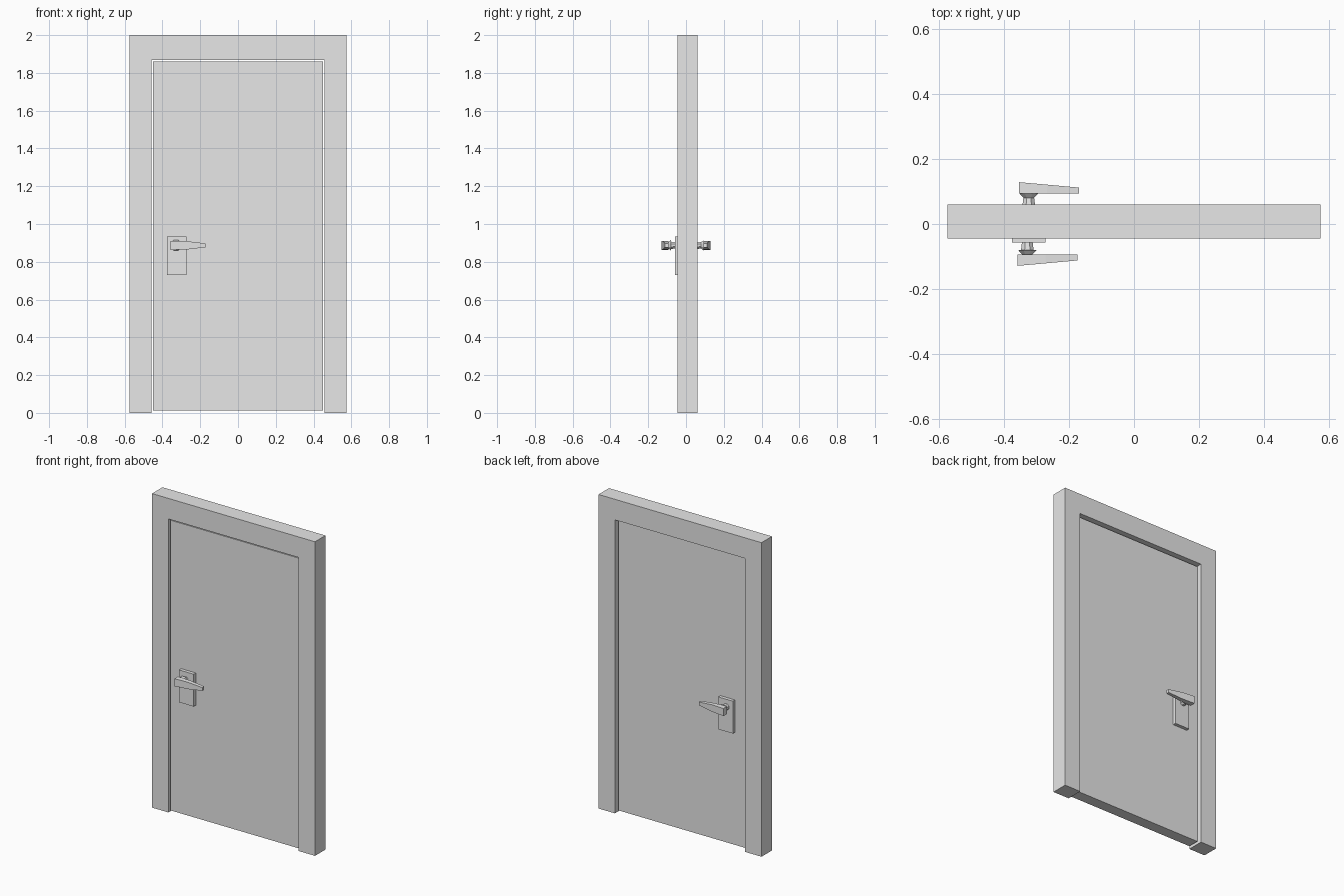
import bpy
import bmesh
import math
from mathutils import Matrix

cube = bpy.data.objects.get("Cube")
if cube:
    bpy.data.objects.remove(cube, do_unlink=True)

grey = bpy.data.materials.new("light_grey")
grey.use_nodes = True
grey.diffuse_color = (0.8, 0.8, 0.8, 1)
grey.node_tree.nodes["Principled BSDF"].inputs["Base Color"].default_value = (0.8, 0.8, 0.8, 1)


def finish(name, bm):
    bmesh.ops.recalc_face_normals(bm, faces=bm.faces)
    mesh = bpy.data.meshes.new(name)
    bm.to_mesh(mesh)
    bm.free()
    mesh.materials.append(grey)
    obj = bpy.data.objects.new(name, mesh)
    bpy.context.collection.objects.link(obj)
    return obj


def prism(name, profile, y0, y1):
    """Extrude an x-z outline from y0 to y1."""
    bm = bmesh.new()
    face = bm.faces.new([bm.verts.new((x, y0, z)) for x, z in profile])
    ext = bmesh.ops.extrude_face_region(bm, geom=[face])["geom"]
    moved = [v for v in ext if isinstance(v, bmesh.types.BMVert)]
    bmesh.ops.translate(bm, verts=moved, vec=(0, y1 - y0, 0))
    return finish(name, bm)


def rect(x0, x1, z0, z1):
    return [(x0, z0), (x1, z0), (x1, z1), (x0, z1)]


def spindle(name, x, z, y0, y1, r0, r1):
    """Eight-sided tapered collar running along y."""
    bm = bmesh.new()
    turn = Matrix.Rotation(-math.pi / 2, 4, "X") @ Matrix.Rotation(math.pi / 8, 4, "Z")
    if y1 < y0:
        turn = Matrix.Rotation(math.pi, 4, "Z") @ Matrix.Rotation(math.pi, 4, "X") @ turn
    place = Matrix.Translation((x, (y0 + y1) / 2, z)) @ turn
    bmesh.ops.create_cone(bm, cap_ends=True, segments=8, radius1=r0, radius2=r1,
                          depth=abs(y1 - y0), matrix=place)
    return finish(name, bm)


def lever(name, x, z, side):
    """Grip that is straight over the plate, then narrows toward its tip."""
    bm = bmesh.new()
    rings = []
    for dx, outer, half in ((-0.03, 0.1285, 0.024), (0.056, 0.121, 0.022), (0.155, 0.112, 0.0105)):
        corners = ((0.093, -half), (outer, -half), (outer, half), (0.093, half))
        rings.append([bm.verts.new((x + dx, side * y, z + h)) for y, h in corners])
    for a, b in zip(rings, rings[1:]):
        for i in range(4):
            j = (i + 1) % 4
            bm.faces.new((a[i], a[j], b[j], b[i]))
    bm.faces.new(rings[0])
    bm.faces.new(rings[-1])
    return finish(name, bm)


# Frame: two jambs and a head in one outline, open at the floor
W, IN, TOP, HEAD = 0.574, 0.459, 2.0, 1.869
prism("door_frame", [(-W, 0), (-IN, 0), (-IN, HEAD), (IN, HEAD),
                     (IN, 0), (W, 0), (W, TOP), (-W, TOP)], -0.045, 0.06)

# Door leaf with a thin gap all round
prism("door_panel", rect(-0.451, 0.451, 0.012, 1.86), -0.036, 0.036)

# Handle set on each side of the leaf
for label, side, x in (("front", -1, -0.328), ("back", 1, -0.3235)):
    z = 0.887
    prism(label + "_handle_plate", rect(x - 0.047, x + 0.056, 0.729, 0.935),
          side * 0.036, side * 0.0575)
    spindle(label + "_handle_stem", x, z, side * 0.0575, side * 0.0805, 0.021, 0.018)
    spindle(label + "_handle_collar", x, z, side * 0.0805, side * 0.093, 0.018, 0.03)
    lever(label + "_handle_lever", x, z, side)
